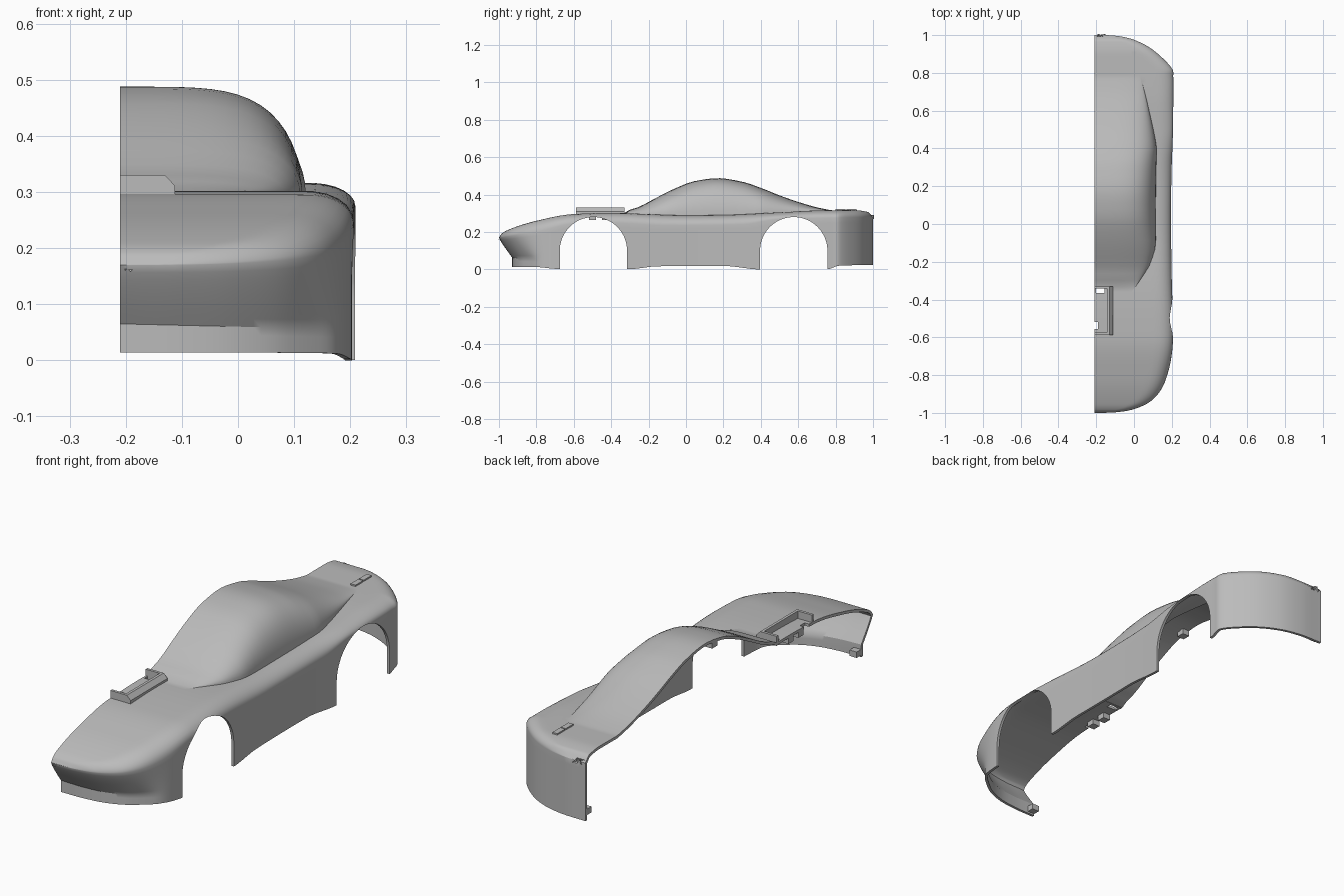
import bpy, bmesh, math
from mathutils import Vector

cube = bpy.data.objects.get("Cube")
if cube:
    bpy.data.objects.remove(cube, do_unlink=True)

CENTRE = -0.21      # the split plane of the half body
SHIFT = 0.07        # how far the lower nose is tucked back

grey = bpy.data.materials.new("plain_grey")
grey.use_nodes = True
grey.diffuse_color = (0.5, 0.5, 0.5, 1)
grey.node_tree.nodes["Principled BSDF"].inputs["Base Color"].default_value = (0.5, 0.5, 0.5, 1)


def smooth_curve(points):
    """Cubic interpolation of value over y, without overshoot."""
    def slope(i):
        if i == 0 or i == len(points) - 1:
            k = max(1, i)
            return (points[k][1] - points[k - 1][1]) / (points[k][0] - points[k - 1][0])
        a, b, c = points[i - 1:i + 2]
        s, t = (b[1] - a[1]) / (b[0] - a[0]), (c[1] - b[1]) / (c[0] - b[0])
        return 0 if s * t <= 0 else 2 * s * t / (s + t)

    def value(y):
        y = min(max(y, points[0][0]), points[-1][0])
        i = 0
        while i < len(points) - 2 and y > points[i + 1][0]:
            i += 1
        (ya, a), (yb, b) = points[i], points[i + 1]
        h = yb - ya
        t = (y - ya) / h
        return (a * (1 + 2 * t) * (1 - t) ** 2 + b * t * t * (3 - 2 * t)
                + h * (slope(i) * t * (1 - t) ** 2 - slope(i + 1) * t * t * (1 - t)))
    return value


# Lengthwise profiles: deck, roof, cabin half width, top of the side wall, sill
deck = smooth_curve([(-1, .17), (-.985, .192), (-.95, .212), (-.8, .26), (-.6, .296), (-.4, .302),
                     (0, .289), (.2, .291), (.5, .305), (.7, .315), (.9, .317), (.97, .308), (1, .28)])
roof = smooth_curve([(-.36, 0), (-.33, .304), (-.25, .335), (-.15, .388), (-.05, .437), (.05, .473),
                     (.17, .488), (.3, .469), (.4, .436), (.5, .396), (.6, .361), (.7, .332), (.8, .312)])
cabin_width = smooth_curve([(-.4, .17), (-.3, .24), (-.2, .3), (0, .345), (.2, .348),
                            (.4, .33), (.6, .29), (.8, .24)])
wall_top = smooth_curve([(-1, .17), (-.8, .2), (-.6, .245), (-.4, .25), (-.1, .235),
                         (.3, .24), (.5, .27), (1, .28)])
sill = smooth_curve([(-1, .014), (-.8, .012), (-.67, .002), (-.31, .001), (-.15, .017), (.2, .019),
                     (.4, 0), (.75, 0), (.82, .02), (1, .025)])

# Plan outline from the nose around the side to the tail
outline = [Vector(p) for p in [
    (-.21, -1), (-.1, -.997), (0, -.98), (.09, -.937), (.15, -.865), (.187, -.76), (.205, -.64),
    (.206, -.48), (.2, -.3), (.196, 0), (.198, .25), (.205, .45), (.208, .62), (.208, .77),
    (.196, .83), (.1, .922), (0, .975), (-.1, .997), (-.21, 1)]]


def catmull(pts, steps):
    ext = [2 * pts[0] - pts[1]] + pts + [2 * pts[-1] - pts[-2]]
    out = []
    for a, b, c, d in zip(ext, ext[1:], ext[2:], ext[3:]):
        for k in range(steps):
            t = k / steps
            out.append(0.5 * (2 * b + (c - a) * t + (2 * a - 5 * b + 4 * c - d) * t * t
                              + (3 * b - a - 3 * c + d) * t ** 3))
    return out + [pts[-1]]


def section(p):
    """One cross section: cabin, shoulder, then side wall down to the sill."""
    y, width = p.y, p.x - CENTRE
    base, edge, low = deck(y), wall_top(y), sill(y)
    cabin = min(cabin_width(y), 0.8 * width)
    bump = max(0, roof(y) - base) if -.34 < y < .8 else 0
    radius = max(1e-6, min(0.08, width * 0.45))

    def top(d):
        q = min(1, max(0, (d - width + radius) / radius))
        z = edge + (base - edge) * math.sqrt(1 - q * q)
        u = min(1, d / max(cabin, 1e-6))
        return z + bump * math.sqrt(max(0, 1 - u ** 4.5))

    across = [cabin * math.sin(k / 18 * math.pi / 2) for k in range(18)]
    across += [cabin + (width - cabin) * math.sin(k / 10 * math.pi / 2) for k in range(11)]
    row = [(CENTRE + d, y, top(d)) for d in across]

    # nose undercut above an upright lip
    f = min(1, max(0, (-.74 - y) / .2))
    tuck = SHIFT * f * f * (3 - 2 * f)
    lip = .065 - .01 * width / .42
    for k in range(1, 9):
        t = k / 8
        row.append((p.x, y + tuck * t ** 1.15, edge + (lip - edge) * t))
    for k in range(1, 4):
        row.append((p.x, y + tuck, lip + (low - lip) * k / 3))
    return row


def make_object(name, bm):
    mesh = bpy.data.meshes.new(name)
    bm.to_mesh(mesh)
    bm.free()
    mesh.materials.append(grey)
    ob = bpy.data.objects.new(name, mesh)
    bpy.context.collection.objects.link(ob)
    return ob


def prism(name, profile, axis, start, end):
    """Extrude a profile along x (profile in y, z) or along y (profile in x, z)."""
    bm = bmesh.new()
    at = (lambda a, b, s: (s, a, b)) if axis == "x" else (lambda a, b, s: (a, s, b))
    face = bm.faces.new([bm.verts.new(at(a, b, start)) for a, b in profile])
    moved = bmesh.ops.extrude_face_region(bm, geom=[face])["geom"]
    step = Vector(at(0, 0, end - start))
    bmesh.ops.translate(bm, vec=step, verts=[v for v in moved if isinstance(v, bmesh.types.BMVert)])
    bmesh.ops.recalc_face_normals(bm, faces=bm.faces)
    return make_object(name, bm)


def box(name, x0, x1, y0, y1, z0, z1):
    return prism(name, [(x0, z0), (x1, z0), (x1, z1), (x0, z1)], "y", y0, y1)


# Body shell
bm = bmesh.new()
grid = [[bm.verts.new(c) for c in section(p)] for p in catmull(outline, 7)]
for r, s in zip(grid, grid[1:]):
    for j in range(len(r) - 1):
        bm.faces.new((r[j], r[j + 1], s[j + 1], s[j]))
bmesh.ops.remove_doubles(bm, verts=bm.verts, dist=0.0004)
bmesh.ops.dissolve_degenerate(bm, edges=bm.edges, dist=0.0001)
body = make_object("body_shell", bm)
bpy.context.view_layer.objects.active = body
body.select_set(True)
solid = body.modifiers.new("thickness", "SOLIDIFY")
solid.thickness = 0.012
solid.offset = -1
bpy.ops.object.modifier_apply(modifier=solid.name)

# Wheel arches and the two slots in the front deck
cutters = []
for middle in (-.495, .576):
    arch = [(middle + .18 * math.cos(a), .1 + .18 * math.sin(a))
            for a in (k * math.pi / 32 for k in range(33))]
    arch += [(middle - .18, -.1), (middle + .18, -.1)]
    cutters.append(prism("arch_cutter", arch, "x", .04, .4))
cutters.append(box("slot_cutter", -.2, -.155, -.365, -.335, .2, .4))
cutters.append(box("slot_cutter", -.23, -.19, -.555, -.52, .2, .4))
for c in cutters:
    c.hide_render = True
    cut = body.modifiers.new("cut", "BOOLEAN")
    cut.operation, cut.solver, cut.object = "DIFFERENCE", "EXACT", c
    bpy.ops.object.modifier_apply(modifier=cut.name)
    bpy.data.objects.remove(c, do_unlink=True)
bpy.ops.object.shade_smooth_by_angle(angle=math.radians(32))

# Bracket on the front deck: chamfered rail and two end walls
rail = [(-.142, .288), (-.112, .288), (-.112, .311), (-.13, .33), (-.142, .33)]
prism("bracket_rail", rail, "y", -.587, -.33)
wall = [(CENTRE, .288)] + rail[1:4] + [(CENTRE, .33)]
prism("bracket_front_wall", wall, "y", -.587, -.575)
prism("bracket_rear_wall", wall, "y", -.342, -.33)

# Thin strip on the tail, in two lengths
for name, y0, y1 in (("tail_strip_front", .8, .853), ("tail_strip_rear", .858, .912)):
    box(name, -.012, .012, y0, y1, .305, .323)

# Joining tabs along the split plane
for name, y, z in (("front_lip_tab", -.905, .035), ("deck_tab_front", -.5, .278),
                   ("deck_tab_rear", -.43, .278), ("roof_tab", .1, .46), ("tail_tab", .975, .06)):
    box(name, CENTRE, CENTRE + .035, y - .018, y + .018, z - .013, z + .013)
